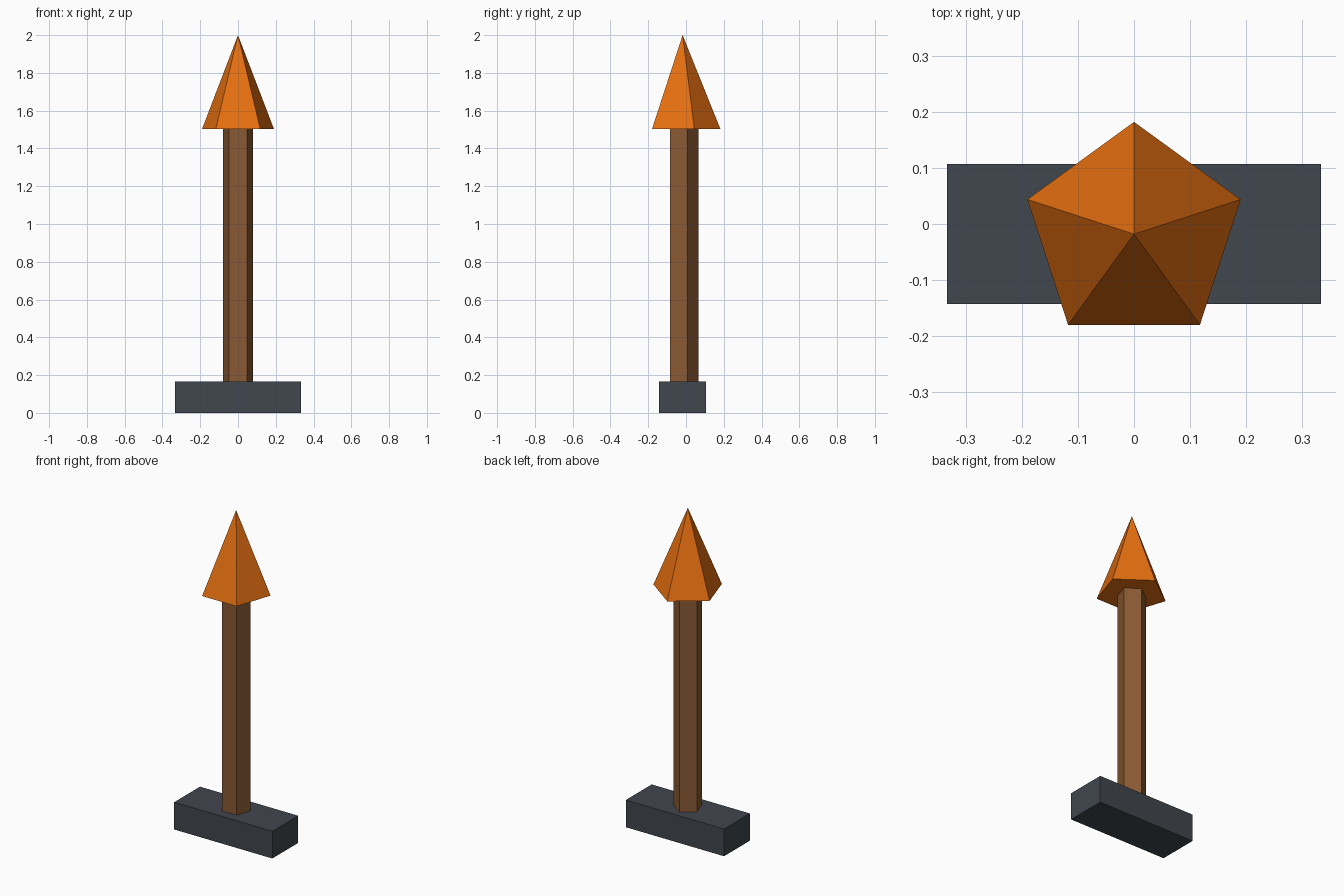
import bpy, bmesh, math

if "Cube" in bpy.data.objects:
    bpy.data.objects.remove(bpy.data.objects["Cube"])

AXIS_Y = -0.018   # shaft and tip share this axis


def srgb(r, g, b):
    def lin(c):
        c /= 255
        return c / 12.92 if c <= 0.04045 else ((c + 0.055) / 1.055) ** 2.4
    return (lin(r), lin(g), lin(b), 1)


def material(name, rgb):
    m = bpy.data.materials.new(name)
    m.diffuse_color = srgb(*rgb)
    m.use_nodes = True
    m.node_tree.nodes["Principled BSDF"].inputs["Base Color"].default_value = m.diffuse_color
    return m


def finish(name, bm, mat):
    bmesh.ops.recalc_face_normals(bm, faces=bm.faces)
    me = bpy.data.meshes.new(name)
    bm.to_mesh(me)
    bm.free()
    me.materials.append(mat)
    bpy.context.collection.objects.link(bpy.data.objects.new(name, me))


def pentagon(bm, radius, z):
    # Five-sided ring with one corner towards the back
    ring = []
    for i in range(5):
        a = math.pi / 2 + i * math.tau / 5
        ring.append(bm.verts.new((radius * math.cos(a), AXIS_Y + radius * math.sin(a), z)))
    return bm.faces.new(ring)


slate = material("slate grey", (65, 71, 78))
wood = material("wood brown", (137, 90, 51))
orange = material("orange", (230, 111, 16))

# Base block
bm = bmesh.new()
bmesh.ops.create_cube(bm, size=1)
bmesh.ops.scale(bm, vec=(0.666, 0.25, 0.167), verts=bm.verts)
bmesh.ops.translate(bm, vec=(0, AXIS_Y, 0.0835), verts=bm.verts)
finish("base", bm, slate)

# Five-sided shaft, sunk into the base and the tip
bm = bmesh.new()
foot = pentagon(bm, 0.083, 0.005)
top = bmesh.ops.extrude_face_region(bm, geom=[foot], use_keep_orig=True)
bmesh.ops.translate(bm, vec=(0, 0, 1.505),
                    verts=[v for v in top["geom"] if isinstance(v, bmesh.types.BMVert)])
finish("shaft", bm, wood)

# Five-sided pointed tip
bm = bmesh.new()
under = pentagon(bm, 0.2, 1.503)
apex = bm.verts.new((0, AXIS_Y, 2))
for e in list(under.edges):
    bm.faces.new((e.verts[0], e.verts[1], apex))
finish("tip", bm, orange)
